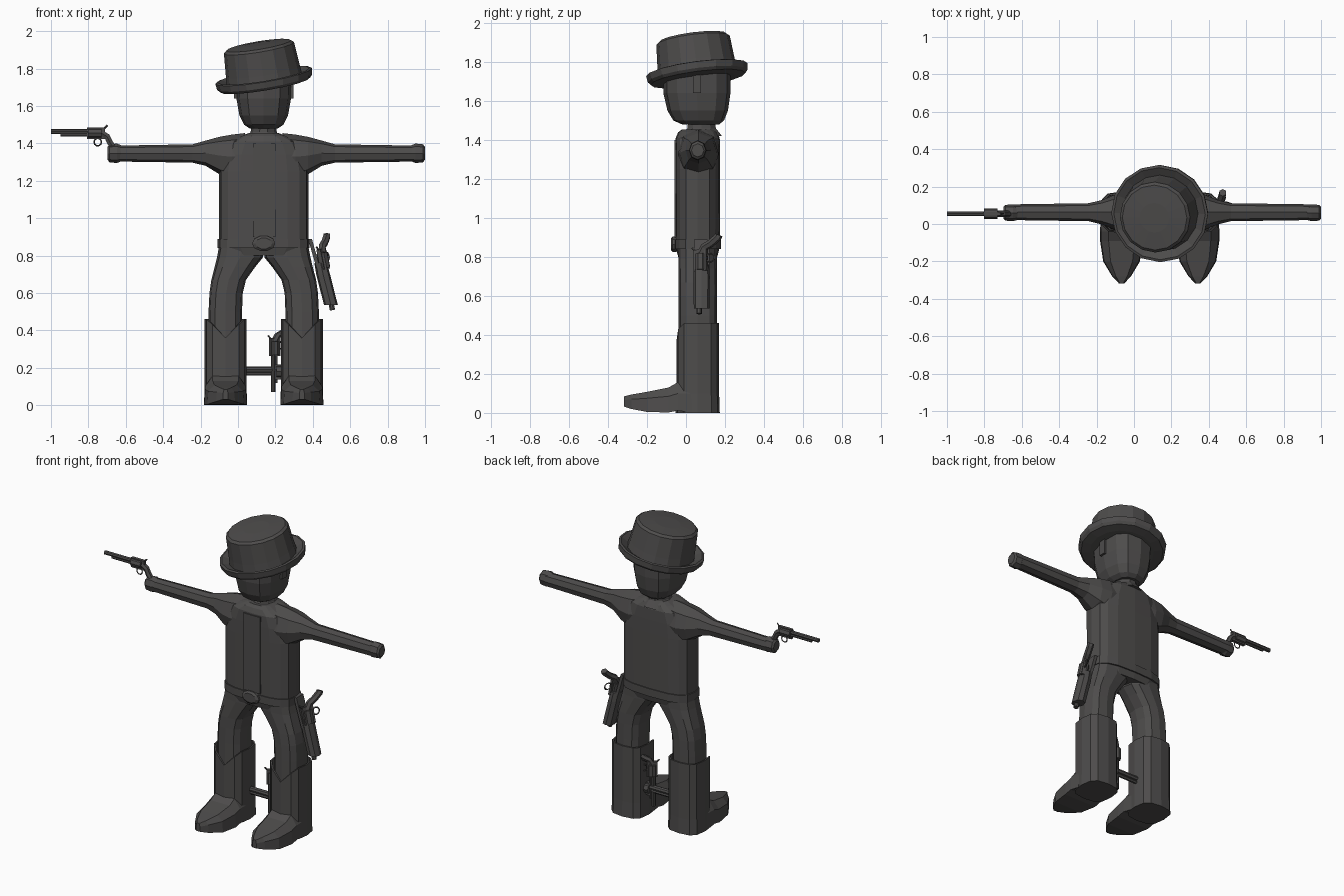
import bpy, bmesh, math
from mathutils import Vector, Matrix

if "Cube" in bpy.data.objects:
    bpy.data.objects.remove(bpy.data.objects["Cube"])

CX, CY = 0.1375, 0.06
X, Y, Z = Vector((1, 0, 0)), Vector((0, 1, 0)), Vector((0, 0, 1))
charcoal = bpy.data.materials.new("charcoal")
charcoal.diffuse_color = (0.075, 0.072, 0.071, 1)
charcoal.use_nodes = True
charcoal.node_tree.nodes["Principled BSDF"].inputs["Base Color"].default_value = charcoal.diffuse_color


def ring(c, u, v, ru, rv, n=12, p=2.0):
    """Superellipse ring of n points around c."""
    pts = []
    for i in range(n):
        a = 2 * math.pi * i / n
        co, si = math.cos(a), math.sin(a)
        pts.append(Vector(c) + u * ru * math.copysign(abs(co) ** (2 / p), co)
                   + v * rv * math.copysign(abs(si) ** (2 / p), si))
    return pts


def build(name, lofts, M=Matrix()):
    """One object from several capped lofts."""
    bm = bmesh.new()
    for rings in lofts:
        vs = [[bm.verts.new(M @ Vector(p)) for p in r] for r in rings]
        n = len(vs[0])
        for a, b in zip(vs, vs[1:]):
            for i in range(n):
                j = (i + 1) % n
                bm.faces.new((a[i], a[j], b[j], b[i]))
        bm.faces.new(vs[0])
        bm.faces.new(vs[-1])
    bmesh.ops.recalc_face_normals(bm, faces=bm.faces)
    me = bpy.data.meshes.new(name)
    bm.to_mesh(me)
    bm.free()
    me.materials.append(charcoal)
    ob = bpy.data.objects.new(name, me)
    bpy.context.collection.objects.link(ob)
    return ob


def box(x0, x1, y0, y1, z0, z1):
    return [[(x0, y0, z), (x1, y0, z), (x1, y1, z), (x0, y1, z)] for z in (z0, z1)]


def tube(path, r, n=6):
    """Round tube along a path of (x, z) points."""
    pts = [Vector((a, 0, b)) for a, b in path]
    out = []
    for i, p in enumerate(pts):
        t = (pts[min(i + 1, len(pts) - 1)] - pts[max(i - 1, 0)]).normalized()
        out.append(ring(p, Y, t.cross(Y), r, r, n))
    return out


def frame(o, xa, za, s=1.0):
    xa = Vector(xa).normalized()
    za = Vector(za)
    za = (za - xa * za.dot(xa)).normalized()
    ya = za.cross(xa)
    m = Matrix((xa * s, ya * s, za * s)).transposed().to_4x4()
    return Matrix.Translation(o) @ m


def revolver(name, M):
    circle = [(0.01 + 0.02 * math.cos(i * math.pi / 5), -0.048 + 0.02 * math.sin(i * math.pi / 5))
              for i in range(11)]
    build(name, [
        tube([(-0.24, 0.008), (-0.04, 0.008)], 0.013, 8),           # barrel
        tube([(-0.19, -0.01), (-0.04, -0.01)], 0.008),              # ejector rod
        tube([(-0.042, 0), (0.03, 0)], 0.027, 8),                   # cylinder
        box(-0.047, 0.05, -0.01, 0.01, -0.032, 0.03),               # frame
        tube([(0.03, 0), (0.06, -0.018), (0.075, -0.05), (0.10, -0.085), (0.11, -0.09)], 0.018),
        tube([(0.04, 0.015), (0.05, 0.03), (0.062, 0.042)], 0.005, 4),
        tube(circle, 0.004, 4)], M)                                 # trigger guard


# torso
torso = [(0.80, .20, .10), (0.85, .240, .113), (1.25, .240, .115), (1.34, .225, .115),
         (1.41, .185, .113), (1.44, .12, .10), (1.455, .08, .08)]
build("shirt", [[ring((CX, CY, z), X, Y, a, b, 16, 3) for z, a, b in torso]])
build("shirt_front", [box(0.08, 0.20, -0.059, -0.05, 0.90, 1.40)])
build("neck", [[ring((CX, CY + 0.02, z), X, Y, r, r * 1.1, 10) for z, r in ((1.42, .10), (1.46, .07), (1.50, .065))]])

# belt and buckle
build("belt", [[ring((CX, CY, z), X, Y, .246, .119, 16, 3) for z in (0.84, 0.89)]])
build("belt_buckle", [[ring((CX, y, 0.865), X, Z, a, b, 10) for y, a, b in
                       ((-.05, .062, .042), (-.068, .062, .042), (-.078, .045, .03))]])

# head with ears
head = [(1.48, .075, .095, .075), (1.50, .105, .13, .065), (1.55, .130, .155, .06),
        (1.64, .146, .172, .056), (1.78, .150, .174, .056)]
build("head", [[ring((CX, cy, z), X, Y, a, b, 12, 2.6) for z, a, b, cy in head]])
for s, side in ((-1, "right"), (1, "left")):
    build(side + "_ear", [box(CX + s * 0.14, CX + s * 0.158, 0.035, 0.078, 1.64, 1.74)])

# tilted hat
hat = [(.19, -.035), (.245, -.03), (.258, -.015), (.262, .018), (.248, .022), (.205, .0),
       (.200, .045), (.190, .172), (.175, .185), (.08, .192)]
tilt = Z.rotation_difference(Vector((-0.165, -0.13, 1))).to_matrix().to_4x4()
build("hat", [[ring((0, 0, z), X, Y, r, r, 16) for r, z in hat]],
      Matrix.Translation((0.14, 0.058, 1.743)) @ tilt)

# arms, hands, legs and boots on both sides
for s, side, reach in ((-1, "right", 0.835), (1, "left", 0.862)):
    arm = [(.10, 1.455, 1.22, .10), (.17, 1.447, 1.21, .105), (.237, 1.435, 1.235, .095),
           (.31, 1.415, 1.28, .065), (.38, 1.395, 1.297, .048), (reach - 0.05, 1.388, 1.303, .042)]
    build(side + "_arm", [[ring((CX + s * d, .063, (t + b) / 2), Y, Z, w, (t - b) / 2, 8, 2.4)
                           for d, t, b, w in arm]])
    hand = [(-.075, .038, .042), (-.05, .045, .052), (-.01, .042, .048), (0, .032, .034)]
    build(side + "_hand", [[ring((CX + s * (reach + d), .06, 1.347), Y, Z, a, b, 8)
                            for d, a, b in hand]])

    # bow leg: height, inner and outer distance from the middle
    leg = [(.87, .0, .235), (.79, .004, .25), (.74, .045, .262), (.67, .095, .280),
           (.60, .112, .290), (.50, .116, .295), (.36, .116, .295)]
    build(side + "_leg", [[ring((CX + s * (a + b) / 2, CY, z), X, Y, (b - a) / 2, .098, 12, 2.8)
                           for z, a, b in leg]])

    # boot shaft with a notched front
    bx = CX + s * 0.204

    def shaft(z, k, notch=False):
        r = ring((bx, CY, z), X, Y, .112 * k, .11 * k, 12, 3)
        if notch:
            for p in r:
                if p.y < 0:
                    p.z -= 0.10 * max(0, 1 - abs(p.x - bx) / (0.10 * k))
        return r
    build(side + "_boot_shaft", [[shaft(0, 1.03), shaft(.10, 1), shaft(.46, 1, True),
                                  shaft(.46, .92, True), shaft(.33, .9)]])
    foot = [(.03, .112, 0, .10, .165), (-.04, .115, .012, .10, .158), (-.09, .115, .002, .085, .13),
            (-.20, .098, .005, .075, .108), (-.28, .05, .02, .07, .094), (-.318, .014, .032, .065, .085)]
    build(side + "_boot_foot", [[[(bx - w, y, b), (bx + w, y, b), (bx + w * .95, y, m), (bx + w * .6, y, t),
                                  (bx - w * .6, y, t), (bx - w * .95, y, m)] for y, w, b, m, t in foot]])

# holster hanging from the belt
build("holster", [[ring(c, X, Y, a, b, 8, 2.6) for c, a, b in
                   (((.442, .08, .76), .034, .038), ((.455, .08, .70), .037, .042),
                    ((.497, .08, .535), .037, .04))]])
build("holster_strap", [[[(x, .04, z), (x + .02, .04, z), (x + .02, .11, z), (x, .11, z)]
                         for x, z in ((.375, .89), (.40, .80), (.43, .70))]])

# revolvers: in the hand, in the holster and between the boots
revolver("hand_revolver", frame((-.76, .055, 1.455), (1, 0, 0), (0, 0, 1)))
revolver("holster_revolver", frame((.455, .075, .78), (-.2, 0, 1), (-.45, -.9, 0), 1.15))
revolver("upright_boot_revolver", frame((.195, .07, .31), (0, 0, 1), (-.8, -.6, 0)))
revolver("level_boot_revolver", frame((.26, .07, .18), (1, 0, 0), (0, 0, 1), 1.3))
